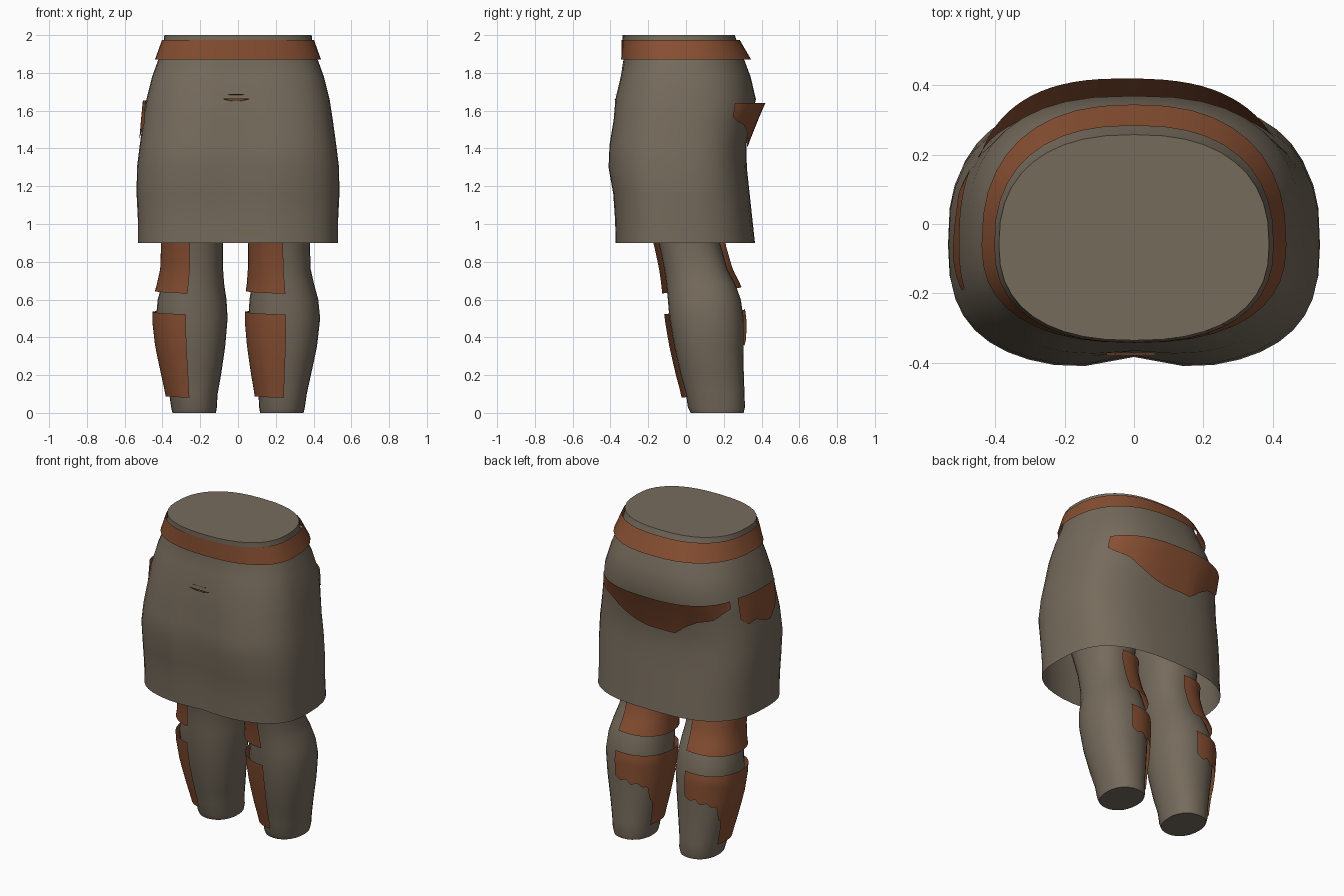
import bpy, bmesh, math

if "Cube" in bpy.data.objects:
    bpy.data.objects.remove(bpy.data.objects["Cube"])


def material(name, rgb):
    m = bpy.data.materials.new(name)
    m.diffuse_color = (*rgb, 1)
    m.use_nodes = True
    m.node_tree.nodes["Principled BSDF"].inputs["Base Color"].default_value = m.diffuse_color
    return m


CLOTH = material("grey brown cloth", (0.18, 0.148, 0.108))
LEATHER = material("orange leather", (0.245, 0.079, 0.032))

# Profile rows: z, centre x, half width, widest y, front y, back y, squareness, front dent
SKIRT = [
    (0.90, 0, 0.530, -0.06, -0.378, 0.365, 2.8, 0.05),
    (1.02, 0, 0.530, -0.06, -0.382, 0.352, 2.8, 0.06),
    (1.16, 0, 0.537, -0.06, -0.393, 0.337, 2.8, 0.08),
    (1.30, 0, 0.535, -0.06, -0.420, 0.322, 2.8, 0.10),
    (1.42, 0, 0.520, -0.06, -0.415, 0.320, 2.8, 0.10),
    (1.55, 0, 0.502, -0.06, -0.392, 0.345, 2.7, 0.07),
    (1.66, 0, 0.485, -0.06, -0.382, 0.370, 2.6, 0.05),
    (1.78, 0, 0.455, -0.06, -0.352, 0.342, 2.5, 0.03),
    (1.87, 0, 0.422, -0.06, -0.334, 0.308, 2.4, 0.01),
    (1.95, 0, 0.396, -0.06, -0.334, 0.275, 2.4, 0),
    (2.00, 0, 0.390, -0.06, -0.336, 0.258, 2.4, 0),
]
BELT = [
    (1.870, 0, 0.440, -0.06, -0.343, 0.345, 2.4, 0),
    (1.975, 0, 0.402, -0.06, -0.341, 0.284, 2.4, 0),
]
LEG = [
    (0.00, 0.232, 0.115, 0.17, 0.025, 0.305, 2.2, 0),
    (0.03, 0.233, 0.121, 0.17, 0.010, 0.312, 2.2, 0),
    (0.10, 0.236, 0.128, 0.16, 0.000, 0.310, 2.2, 0),
    (0.20, 0.238, 0.148, 0.14, -0.028, 0.306, 2.2, 0),
    (0.35, 0.243, 0.175, 0.12, -0.062, 0.304, 2.2, 0),
    (0.50, 0.245, 0.190, 0.11, -0.088, 0.305, 2.2, 0),
    (0.60, 0.243, 0.182, 0.10, -0.096, 0.290, 2.2, 0),
    (0.68, 0.238, 0.165, 0.09, -0.104, 0.262, 2.2, 0),
    (0.76, 0.232, 0.153, 0.06, -0.115, 0.220, 2.2, 0),
    (0.90, 0.230, 0.150, 0.02, -0.145, 0.180, 2.2, 0),
    (1.10, 0.230, 0.175, 0.00, -0.210, 0.200, 2.2, 0),
    (1.40, 0.220, 0.205, -0.03, -0.280, 0.230, 2.2, 0),
]


def row_at(rows, z):
    """Profile row interpolated at height z."""
    for a, b in zip(rows, rows[1:]):
        if z <= b[0]:
            t = (z - a[0]) / (b[0] - a[0])
            return [p + (q - p) * t for p, q in zip(a, b)]
    return rows[-1]


def point(rows, angle, z, off=0.0, side=1):
    """Point on a rounded shell; angle in degrees, 90 = back, 270 = front."""
    _, cx, hw, cy, front, back, n, dent = row_at(rows, z)
    c, s = math.cos(math.radians(angle)), math.sin(math.radians(angle))
    x = (hw + off) * math.copysign(abs(c) ** (2 / n), c)
    depth = (back - cy if s > 0 else cy - front) + off
    y = depth * math.copysign(abs(s) ** (2 / n), s)
    if s < 0:
        y *= 1 - dent * math.exp(-(x / 0.11) ** 2)
    return (side * cx + x, cy + y, z)


def grid(name, lines, mat, closed=False, cap_low=False, cap_high=False):
    """Object from rows of points, optionally closed round and capped."""
    bm = bmesh.new()
    vs = [[bm.verts.new(p) for p in line] for line in lines]
    n = len(vs[0])
    for lo, hi in zip(vs, vs[1:]):
        for i in range(n if closed else n - 1):
            j = (i + 1) % n
            bm.faces.new((lo[i], lo[j], hi[j], hi[i]))
    if cap_low:
        bm.faces.new(vs[0][::-1])
    if cap_high:
        bm.faces.new(vs[-1])
    me = bpy.data.meshes.new(name)
    bm.to_mesh(me)
    bm.free()
    me.materials.append(mat)
    ob = bpy.data.objects.new(name, me)
    bpy.context.collection.objects.link(ob)
    bpy.ops.object.select_all(action='DESELECT')
    ob.select_set(True)
    bpy.context.view_layer.objects.active = ob
    bpy.ops.object.shade_smooth_by_angle(angle=math.radians(40))
    return ob


def shell(name, rows, mat, sides, side=1, **caps):
    return grid(name, [[point(rows, 360 * i / sides, r[0], 0, side) for i in range(sides)]
                       for r in rows], mat, closed=True, **caps)


def plate(name, rows, start, end, top, bottom, off, side=1, cols=24, steps=8):
    """Sheet lying over a shell; top, bottom and offset are functions."""
    lines = []
    for k in range(steps + 1):
        line = []
        for i in range(cols + 1):
            u = i / cols
            a = start + (end - start) * u
            z = bottom(a) + (top(a) - bottom(a)) * k / steps
            line.append(point(rows, a, z, off(u, k / steps), side))
        lines.append(line)
    return grid(name, lines, mat=LEATHER)


def steps_of(pairs):
    """Piecewise linear function through a few points."""
    def f(a):
        for (x0, y0), (x1, y1) in zip(pairs, pairs[1:]):
            if a <= x1:
                return y0 + (y1 - y0) * (a - x0) / (x1 - x0)
        return pairs[-1][1]
    return f


# Skirt with flat waist cap, open at the hem, and flared belt
shell("skirt", SKIRT, CLOTH, 40, cap_high=True)
shell("belt", BELT, LEATHER, 40)

# Legs, each with a knee guard and shin guard wrapped round its -x half
calf_edge = steps_of([(80, 0.40), (92, 0.37), (100, 0.39), (110, 0.355), (120, 0.37),
                      (132, 0.34), (140, 0.35), (148, 0.26), (156, 0.24), (160, 0.09), (275, 0.08)])
shin_top = steps_of([(80, 0.55), (180, 0.535), (275, 0.52)])
knee_edge = steps_of([(80, 0.67), (180, 0.645), (275, 0.63)])
for side, label in ((-1, "left"), (1, "right")):
    shell(label + "_leg", LEG, CLOTH, 28, side, cap_low=True, cap_high=True)
    plate(label + "_shin_guard", LEG, 82, 272 if side > 0 else 263, shin_top, calf_edge,
          lambda u, v: 0.014 + 0.012 * u, side, cols=48)
    plate(label + "_knee_guard", LEG, 82, 272 if side > 0 else 264, lambda a: 0.96, knee_edge,
          lambda u, v: 0.027, side)

# Torn pouch on the back, gaping at its top edge
pouch_edge = steps_of([(38, 1.58), (50, 1.54), (62, 1.52), (75, 1.46), (88, 1.41), (100, 1.41),
                       (108, 1.47), (118, 1.51), (132, 1.53), (142, 1.57), (155, 1.61)])
plate("back_pouch", SKIRT, 42, 150, lambda a: 1.64, pouch_edge,
      lambda u, v: 0.008 + 0.047 * v * math.sin(math.pi * u), cols=30)

# Side patch on the -x hip
hip_edge = steps_of([(155, 1.53), (165, 1.47), (172, 1.49), (182, 1.44), (192, 1.50), (200, 1.56)])
plate("hip_patch", SKIRT, 157, 196, lambda a: 1.655, hip_edge,
      lambda u, v: 0.006 + 0.012 * v, cols=14)

# Small slit ornament at the front
for name, z, w, h in (("front_slit", 1.662, 0.07, 0.012), ("front_slit_upper", 1.686, 0.045, 0.004)):
    lines = []
    for edge in (-1, 0, 1):
        line = []
        for i in range(9):
            x = -0.01 + w * (i / 4 - 1)
            taper = 1 - abs(i / 4 - 1) ** 2
            zz = z + edge * h * (taper if edge < 0 else 0.3)
            line.append((x, -0.372 - 0.006 * (edge >= 0), zz))
        lines.append(line)
    grid(name, lines, LEATHER)
